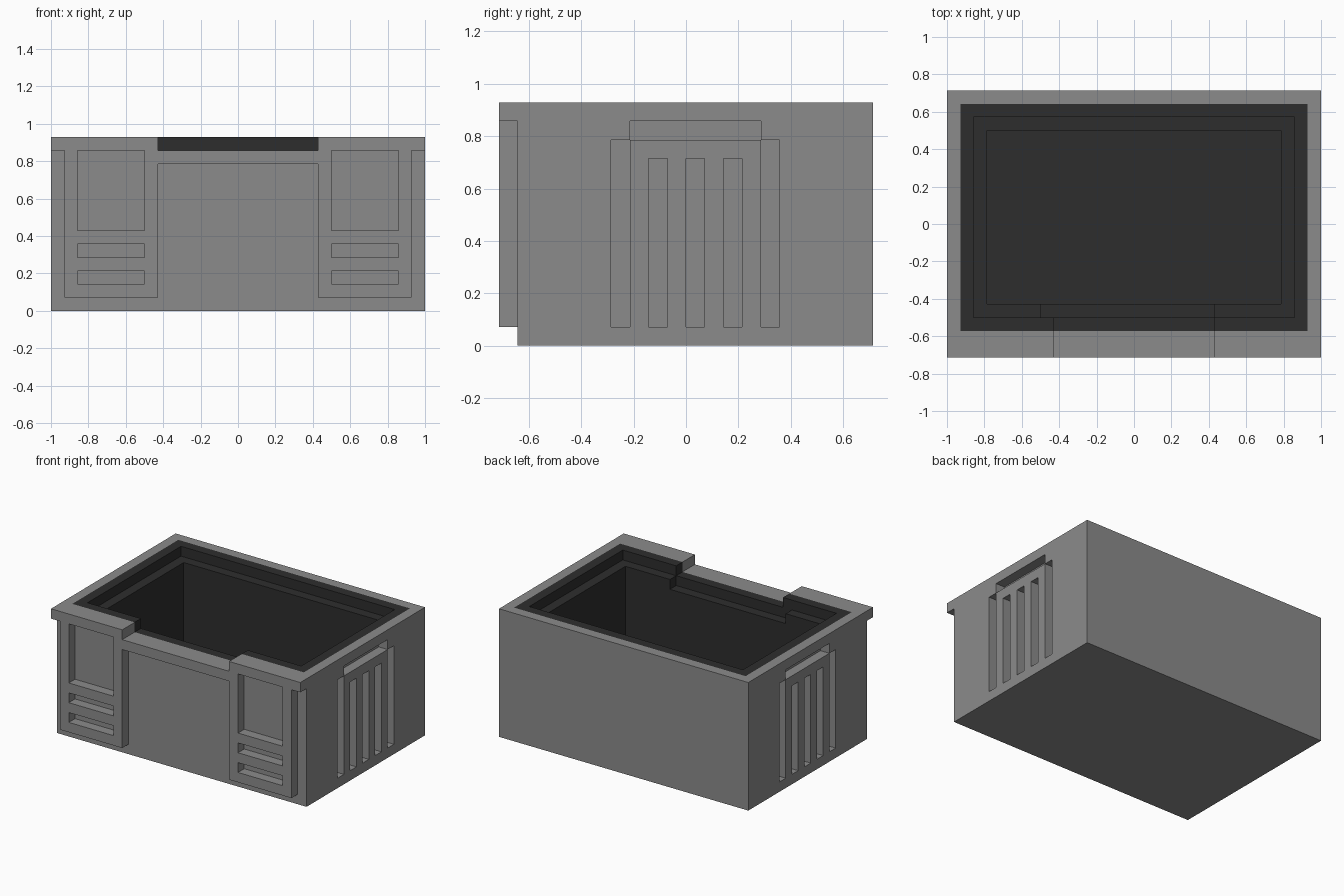
import bpy, bmesh
from mathutils import Vector

if "Cube" in bpy.data.objects:
    bpy.data.objects.remove(bpy.data.objects["Cube"])

U = 1 / 14  # module size: 28 x 20 x 13 modules


def material(name, v):
    m = bpy.data.materials.new(name)
    m.diffuse_color = (v, v, v, 1)
    m.use_nodes = True
    m.node_tree.nodes["Principled BSDF"].inputs["Base Color"].default_value = m.diffuse_color
    return m


def box(name, x0, x1, y0, y1, z0, z1):
    bm = bmesh.new()
    bmesh.ops.create_cube(bm, size=1)
    lo, hi = Vector((x0, y0, z0)), Vector((x1, y1, z1))
    for v in bm.verts:
        v.co = Vector([(lo[i] + (v.co[i] + 0.5) * (hi[i] - lo[i])) * U for i in range(3)])
    me = bpy.data.meshes.new(name)
    bm.to_mesh(me)
    bm.free()
    ob = bpy.data.objects.new(name, me)
    bpy.context.collection.objects.link(ob)
    return ob


grey = material("mid_grey", 0.26)
dark = material("dark_grey_lining", 0.027)

body = box("bin_body", -14, 14, -10, 10, 0, 13)
cuts = []

# hollow interior with stepped ledge
cuts.append((-12, 12, -7, 8, 12, 15))
cuts.append((-11, 11, -6, 7, 1, 15))
# front opening dip and the dip of the inner ledge
cuts.append((-6, 6, -11, -6.5, 12, 15))
cuts.append((-7, 6, -7, -5, 11, 15))
# front relief: bottom strip, centre field
cuts.append((-15, 15, -11, -9, -1, 1))
cuts.append((-6, 6, -11, -9, 0, 11))


def both_sides(x0, x1, y0, y1, z0, z1):
    cuts.append((x0, x1, y0, y1, z0, z1))
    cuts.append((-x1, -x0, y0, y1, z0, z1))


# front corners, large recess and two slots in each front panel
both_sides(13, 15, -11, -9, 0, 12)
for z0, z1 in ((6, 12), (4, 5), (2, 3)):
    both_sides(7, 12, -11, -9, z0, z1)
# side vents and hand grips
for y, top in ((-4, 11), (-2, 10), (0, 10), (2, 10), (4, 11)):
    both_sides(13, 15, y, y + 1, 1, top)
both_sides(13, 15, -3, 4, 11, 12)

# carve the body
cutters = []
for i, c in enumerate(cuts):
    cutter = box("cutter", *c)
    cutter.hide_render = True
    cutters.append(cutter)
    mod = body.modifiers.new("cut", 'BOOLEAN')
    mod.operation = 'DIFFERENCE'
    mod.solver = 'EXACT'
    mod.object = cutter
bpy.context.view_layer.update()
dg = bpy.context.evaluated_depsgraph_get()
me = bpy.data.meshes.new_from_object(body.evaluated_get(dg))
body.modifiers.clear()
body.data = me
for c in cutters:
    bpy.data.objects.remove(c, do_unlink=True)
me.materials.clear()
me.materials.append(grey)
me.materials.append(dark)

# split faces at the lining outline, then colour everything inside it
bm = bmesh.new()
bm.from_mesh(me)
for co, no in (((-13, 0, 0), (1, 0, 0)), ((13, 0, 0), (1, 0, 0)),
               ((0, -8, 0), (0, 1, 0)), ((0, 9, 0), (0, 1, 0))):
    bmesh.ops.bisect_plane(bm, geom=bm.verts[:] + bm.edges[:] + bm.faces[:],
                           dist=1e-5, plane_co=Vector(co) * U, plane_no=no)
for f in bm.faces:
    c = f.calc_center_median() / U
    f.material_index = int(abs(c.x) < 12.95 and -7.95 < c.y < 8.95 and c.z > 0.5)
    f.smooth = False
bm.to_mesh(me)
bm.free()
